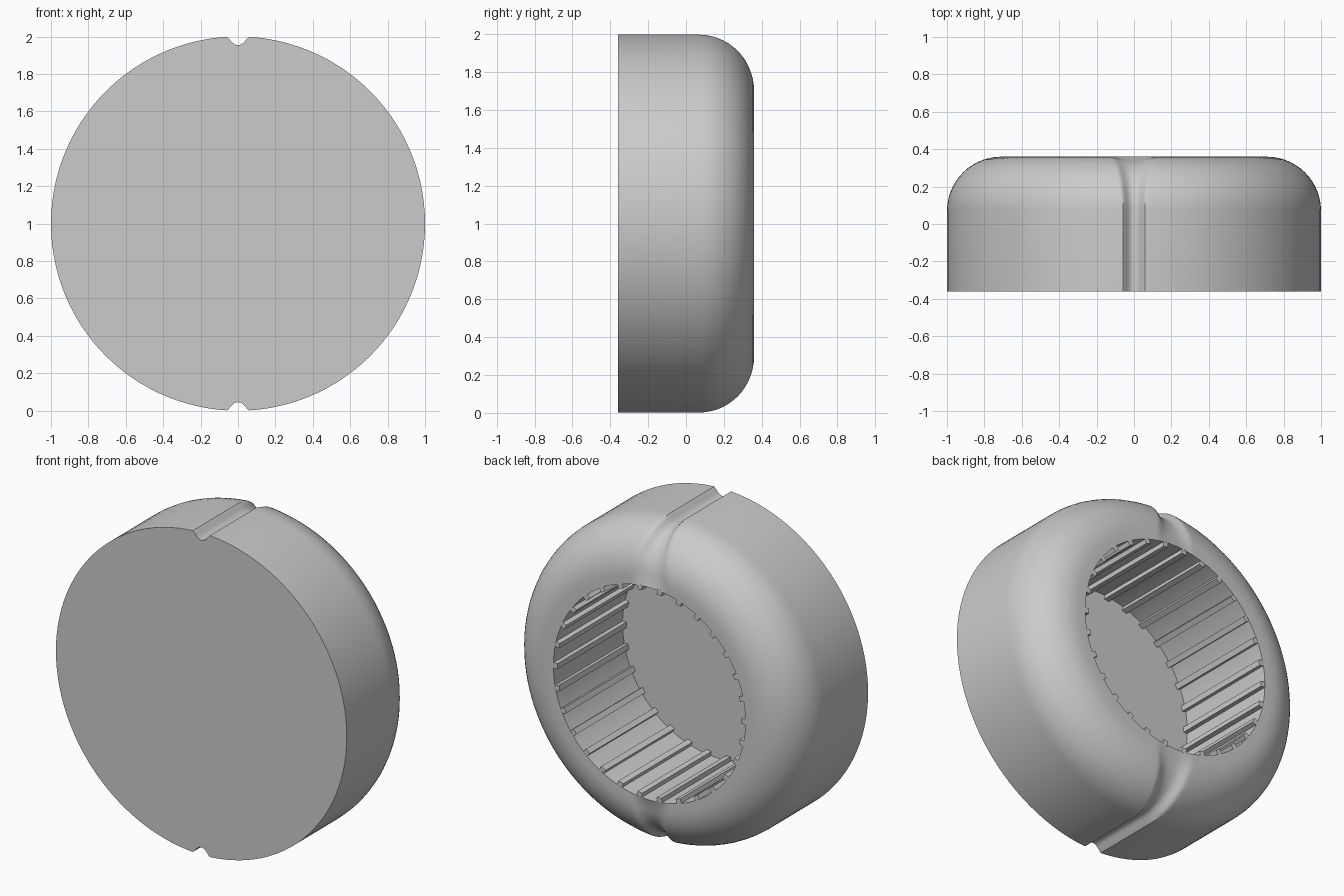
import bpy, bmesh, math
from mathutils import Matrix, Vector

cube = bpy.data.objects.get("Cube")
if cube:
    bpy.data.objects.remove(cube, do_unlink=True)

HALF_DEPTH, FILLET, HOLE, FLOOR = 0.36, 0.29, 0.66, -0.32
SPAN = 0.21          # angular half-range holding each groove
RIBS = 30

grey = bpy.data.materials.new("Plain grey")
grey.diffuse_color = (0.6, 0.6, 0.6, 1)
grey.use_nodes = True
grey.node_tree.nodes["Principled BSDF"].inputs["Base Color"].default_value = (0.6, 0.6, 0.6, 1)


def finish(bm, name):
    """Turn a bmesh into a shaded object."""
    bmesh.ops.recalc_face_normals(bm, faces=bm.faces[:])
    mesh = bpy.data.meshes.new(name)
    bm.to_mesh(mesh)
    bm.free()
    mesh.materials.append(grey)
    obj = bpy.data.objects.new(name, mesh)
    bpy.context.collection.objects.link(obj)
    return obj


# Angles around the cap, packed closely at the two grooves
side = [-math.pi / 2 + SPAN + (math.pi - 2 * SPAN) * i / 48 for i in range(49)]
fine = [math.copysign(SPAN * (abs(i) / 20) ** 1.4, i) for i in range(-19, 20)]
angles = (side + [math.pi / 2 + d for d in fine]
          + [a + math.pi for a in side] + [1.5 * math.pi + d for d in fine])

# Profile rows: radius, y, normal (radial, y), groove depth, groove half width
rows = [(1, -HALF_DEPTH, 1, 0, 0.045, 0.058),
        (1, HALF_DEPTH - FILLET, 1, 0, 0.045, 0.058)]
for i in range(1, 15):
    t = i / 14
    c, s = math.cos(t * math.pi / 2), math.sin(t * math.pi / 2)
    rows.append((1 - FILLET + FILLET * c, HALF_DEPTH - FILLET + FILLET * s,
                 c, s, 0.045 - 0.03 * t * t, 0.058 + 0.075 * t ** 1.6))
rows += [(HOLE, HALF_DEPTH, 0, 1, 0, 1), (HOLE, FLOOR, 0, 0, 0, 1)]

# Cap body: turned shell with two flaring grooves and a blind hole
bm = bmesh.new()
rings = []
for r, y, nr, ny, depth, width in rows:
    ring = []
    for a in angles:
        u = min(1, abs(r * math.cos(a)) / width)
        d = depth * (1 - u ** 2.5) ** 1.5
        rr = r - nr * d
        ring.append(bm.verts.new((rr * math.cos(a), y - ny * d, 1 + rr * math.sin(a))))
    rings.append(ring)
n = len(angles)
for lower, upper in zip(rings, rings[1:]):
    for i in range(n):
        j = (i + 1) % n
        bm.faces.new((lower[i], lower[j], upper[j], upper[i]))
bm.faces.new(rings[0])
bm.faces.new(rings[-1])
body = finish(bm, "cap_body")
bpy.context.view_layer.objects.active = body
body.select_set(True)
bpy.ops.object.shade_smooth_by_angle(angle=math.radians(35))

# Grip ribs: straight bars around the wall of the hole
bm = bmesh.new()
length = HALF_DEPTH - FLOOR
for k in range(RIBS):
    turn = Matrix.Rotation(2 * math.pi * k / RIBS, 4, 'Y')
    place = (Matrix.Translation((0, 0, 1)) @ turn
             @ Matrix.Translation((HOLE - 0.01, FLOOR + length / 2, 0))
             @ Matrix.Diagonal(Vector((0.034, length - 0.002, 0.034, 1))))
    bmesh.ops.create_cube(bm, size=1, matrix=place)
finish(bm, "grip_ribs")
